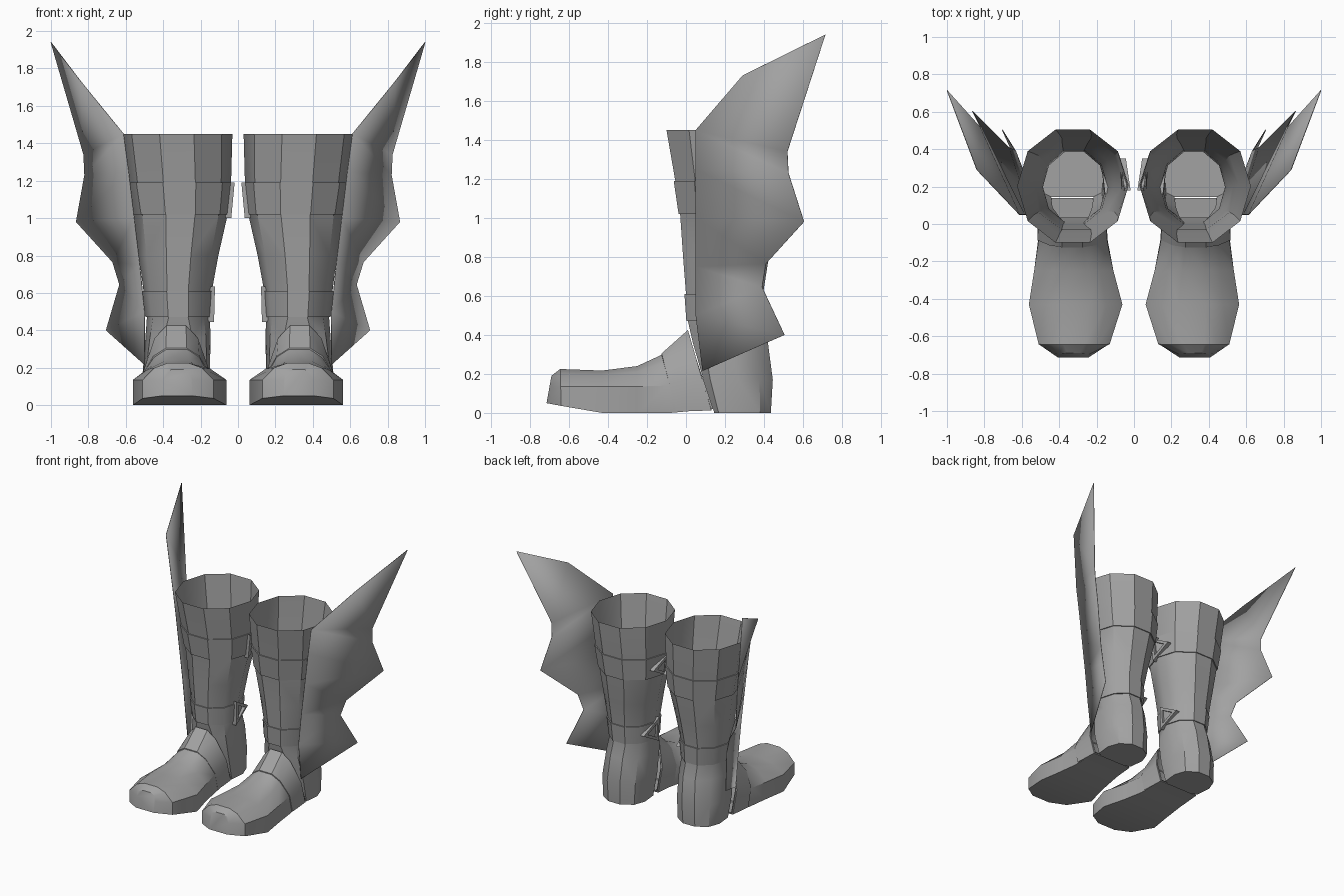
import bpy, bmesh, math
from mathutils import Vector

if "Cube" in bpy.data.objects:
    bpy.data.objects.remove(bpy.data.objects["Cube"], do_unlink=True)

grey = bpy.data.materials.new("mid_grey")
grey.use_nodes = True
COLOUR = (0.36, 0.36, 0.36, 1)
grey.diffuse_color = COLOUR
grey.node_tree.nodes["Principled BSDF"].inputs["Base Color"].default_value = COLOUR

SIDES = 10
CX = 0.33


def finish(bm, name, side, angle=35, thickness=0):
    """Mirror the part for its boot, fix normals and make the object."""
    for v in bm.verts:
        v.co.x *= side
    bmesh.ops.recalc_face_normals(bm, faces=bm.faces)
    mesh = bpy.data.meshes.new(name)
    bm.to_mesh(mesh)
    bm.free()
    mesh.materials.append(grey)
    obj = bpy.data.objects.new(("left_" if side > 0 else "right_") + name, mesh)
    bpy.context.collection.objects.link(obj)
    if thickness:
        mod = obj.modifiers.new("thickness", "SOLIDIFY")
        mod.thickness = thickness
        mod.offset = 0
    bpy.ops.object.select_all(action="DESELECT")
    obj.select_set(True)
    bpy.context.view_layer.objects.active = obj
    bpy.ops.object.shade_smooth_by_angle(angle=math.radians(angle))
    return obj


def loft(rings, cap_first=False, cap_last=False):
    """Skin a list of closed point loops."""
    bm = bmesh.new()
    loops = [[bm.verts.new(p) for p in ring] for ring in rings]
    for a, b in zip(loops, loops[1:]):
        n = len(a)
        for i in range(n):
            j = (i + 1) % n
            bm.faces.new((a[i], a[j], b[j], b[i]))
    if cap_first:
        bm.faces.new(loops[0])
    if cap_last:
        bm.faces.new(loops[-1])
    return bm


# Leg levels: height, inner x, outer x, front y, back y, front roundness
LEVELS = [
    (1.45, 0.03, 0.625, -0.10, 0.505, 1),
    (1.19, 0.037, 0.59, -0.055, 0.48, 1),
    (1.02, 0.055, 0.56, -0.03, 0.46, 1),
    (0.80, 0.105, 0.53, -0.015, 0.425, 1),
    (0.61, 0.14, 0.505, 0.0, 0.395, 1),
    (0.47, 0.15, 0.487, 0.01, 0.385, 1),
    (0.36, 0.147, 0.495, 0.035, 0.42, 0.7),
    (0.17, 0.15, 0.51, 0.09, 0.445, 0.45),
    (0.0, 0.16, 0.50, 0.145, 0.435, 0.35),
]


def leg_ring(level, grow=0.0):
    z, x0, x1, y0, y1, power = level
    cx, cy = (x0 + x1) / 2, (y0 + y1) / 2
    rx = (x1 - x0) / 2 + grow
    ry = ((y1 - y0) / 2 + grow) / math.sin(math.radians(72))
    points = []
    for i in range(SIDES):
        a = math.tau * i / SIDES
        c, s = math.cos(a), math.sin(a)
        if s < -0.01:
            c = math.copysign(abs(c) ** power, c)
            s = -max(abs(s) ** power, 0) if power == 1 else -0.951 * min(1, abs(s / 0.951) ** power)
        points.append((cx + rx * c, cy + ry * s, z))
    return points


def shoe_section(y_top, y_bottom, half, z0, z1, z3, cx=CX, slim=0.66):
    """Closed loop with a flat sole, upright wall, shoulder and top."""
    z2 = z1 + (z3 - z1) * 0.72
    right = [(half, z0), (half, z1), (half * slim, z2), (half * slim * 0.45, z3)]
    outline = right + [(-x, z) for x, z in reversed(right)]
    return [(cx + x, y_bottom + (y_top - y_bottom) * (z - z0) / (z3 - z0), z)
            for x, z in outline]


def leg(side):
    bm = loft([leg_ring(l) for l in LEVELS], cap_last=True)
    # Open the front of the ankle where the foot joins
    opening = [f for f in bm.faces
               if 0.01 < f.calc_center_median().z < 0.4
               and f.calc_center_median().y < 0.13
               and abs(f.calc_center_median().x - CX) < 0.06]
    bmesh.ops.delete(bm, geom=opening, context="FACES")
    finish(bm, "leg_and_heel", side)


def band(name, top, bottom, side):
    finish(loft([leg_ring(top), leg_ring(top, 0.008),
                 leg_ring(bottom, 0.008), leg_ring(bottom)]), name, side)


def foot(side):
    rings = [
        shoe_section(-0.69, -0.715, 0.08, 0.05, 0.135, 0.19, 0.325, 0.9),
        shoe_section(-0.645, -0.64, 0.19, 0.036, 0.135, 0.225, 0.32),
        shoe_section(-0.43, -0.43, 0.25, 0.0, 0.135, 0.217, 0.312),
        shoe_section(-0.25, -0.25, 0.212, 0.0, 0.135, 0.24, 0.322),
        shoe_section(-0.12, -0.08, 0.185, 0.0, 0.14, 0.30, 0.327),
        shoe_section(0.005, 0.14, 0.168, 0.02, 0.17, 0.42),
    ]
    finish(loft(rings, cap_first=True), "foot", side)


def instep_strap(side):
    front = (-0.125, -0.05, 0.187, 0.008, 0.15, 0.305)
    back = (0.01, 0.13, 0.175, 0.012, 0.19, 0.425)

    def inner(s):
        return shoe_section(s[0], s[1], s[2] - 0.015, s[3] + 0.012, s[4], s[5] - 0.015)
    rings = [inner(front), shoe_section(*front), shoe_section(*back), inner(back)]
    finish(loft(rings), "instep_strap", side)


def wing(side):
    root = [(0.612, 0.05, 1.45), (0.585, 0.05, 1.25), (0.555, 0.05, 1.0),
            (0.525, 0.05, 0.75), (0.50, 0.05, 0.5), (0.498, 0.085, 0.215)]
    rim = [(0.84, 0.29, 1.73), (1.0, 0.715, 1.94), (0.825, 0.52, 1.34),
           (0.82, 0.525, 1.23), (0.865, 0.605, 0.98), (0.67, 0.41, 0.765),
           (0.633, 0.39, 0.645), (0.705, 0.505, 0.40)]
    bm = bmesh.new()
    r = [bm.verts.new(p) for p in root]
    o = [bm.verts.new(p) for p in rim]
    for face in ((r[0], o[0], o[2]), (o[0], o[1], o[2]), (r[0], o[2], o[3], r[1]),
                 (r[1], o[3], o[4], r[2]), (r[2], o[4], o[5], r[3]),
                 (r[3], o[5], o[6], r[4]), (r[4], o[6], o[7], r[5])):
        bm.faces.new(face)
    finish(bm, "wing", side, thickness=0.004)


def buckle(name, x_top, x_bottom, y, z, side):
    """Triangular frame lying on the inner side, pointing backwards."""
    def triangle(scale, out):
        points = []
        for dy, dz in ((-0.06, 0.095), (0.11, 0.0), (-0.06, -0.095)):
            t = 0.5 + dz * scale / 0.19
            points.append(Vector((x_bottom + (x_top - x_bottom) * t - out + max(dy, 0) * scale * 0.15,
                                  y + dy * scale, z + dz * scale)))
        return points
    rings = [triangle(1, -0.02), triangle(1, 0.012), triangle(0.6, 0.012),
             triangle(0.6, -0.02), triangle(1, -0.02)]
    bm = loft(rings)
    bmesh.ops.remove_doubles(bm, verts=bm.verts, dist=1e-5)
    finish(bm, name, side, angle=20)


for side in (1, -1):
    leg(side)
    foot(side)
    instep_strap(side)
    band("calf_band", LEVELS[1], LEVELS[2], side)
    band("ankle_band", LEVELS[4], LEVELS[5], side)
    wing(side)
    buckle("calf_buckle", 0.03, 0.048, 0.24, 1.095, side)
    buckle("ankle_buckle", 0.135, 0.14, 0.22, 0.54, side)
